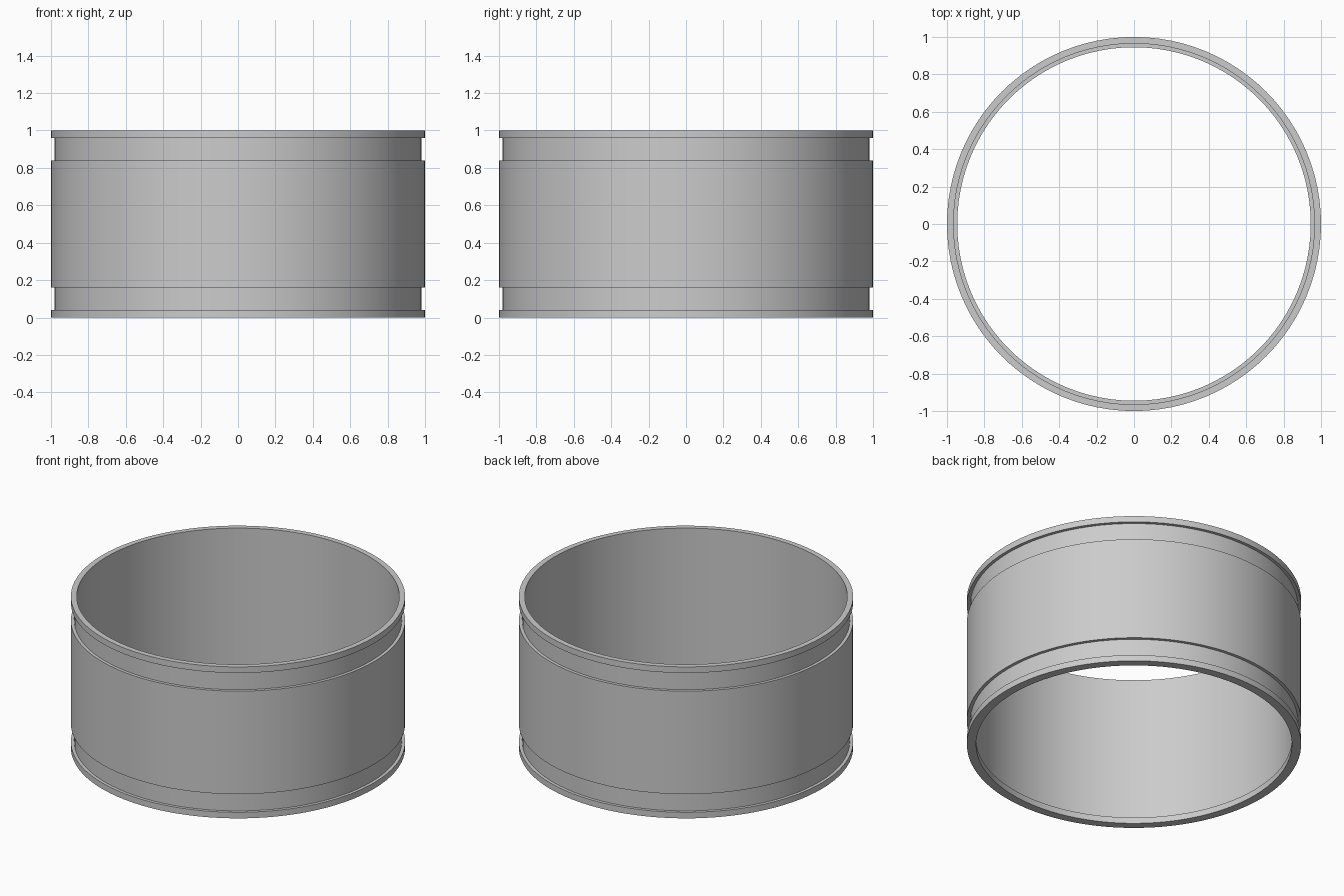
import bpy
import bmesh
import math

cube = bpy.data.objects.get("Cube")
if cube:
    bpy.data.objects.remove(cube, do_unlink=True)

SEGMENTS = 96
OUTER, GROOVE, BORE, LIP = 1.0, 0.98, 0.965, 0.945
HEIGHT, FLANGE, SHOULDER, LIP_TOP = 1.0, 0.04, 0.16, 0.04

# Plain grey material
grey = bpy.data.materials.new("light_grey")
grey.use_nodes = True
colour = (0.6, 0.6, 0.6, 1)
grey.diffuse_color = colour
grey.node_tree.nodes["Principled BSDF"].inputs["Base Color"].default_value = colour

# Outer wall: lower half of the profile, mirrored for the upper half
lower = [(OUTER, 0), (OUTER, FLANGE), (GROOVE, FLANGE),
         (GROOVE, SHOULDER), (OUTER, SHOULDER)]
upper = [(r, HEIGHT - z) for r, z in reversed(lower)]
# Inner wall: straight bore with a small lip at the bottom
inner = [(BORE, HEIGHT), (BORE, LIP_TOP), (LIP, LIP_TOP), (LIP, 0)]
profile = lower + upper + inner

# Revolve the closed profile into a ring
bm = bmesh.new()
verts = [bm.verts.new((r, 0, z)) for r, z in profile]
edges = [bm.edges.new((a, b)) for a, b in zip(verts, verts[1:] + verts[:1])]
bmesh.ops.spin(bm, geom=verts + edges, cent=(0, 0, 0), axis=(0, 0, 1),
               angle=math.tau, steps=SEGMENTS, use_merge=True)
bmesh.ops.remove_doubles(bm, verts=bm.verts, dist=0.0001)
bmesh.ops.recalc_face_normals(bm, faces=bm.faces)

mesh = bpy.data.meshes.new("grooved_ring")
bm.to_mesh(mesh)
bm.free()
mesh.materials.append(grey)
ring = bpy.data.objects.new("grooved_ring", mesh)
bpy.context.collection.objects.link(ring)

# Smooth round walls with crisp edges
bpy.ops.object.select_all(action="DESELECT")
ring.select_set(True)
bpy.context.view_layer.objects.active = ring
bpy.ops.object.shade_smooth_by_angle(angle=math.radians(30))
